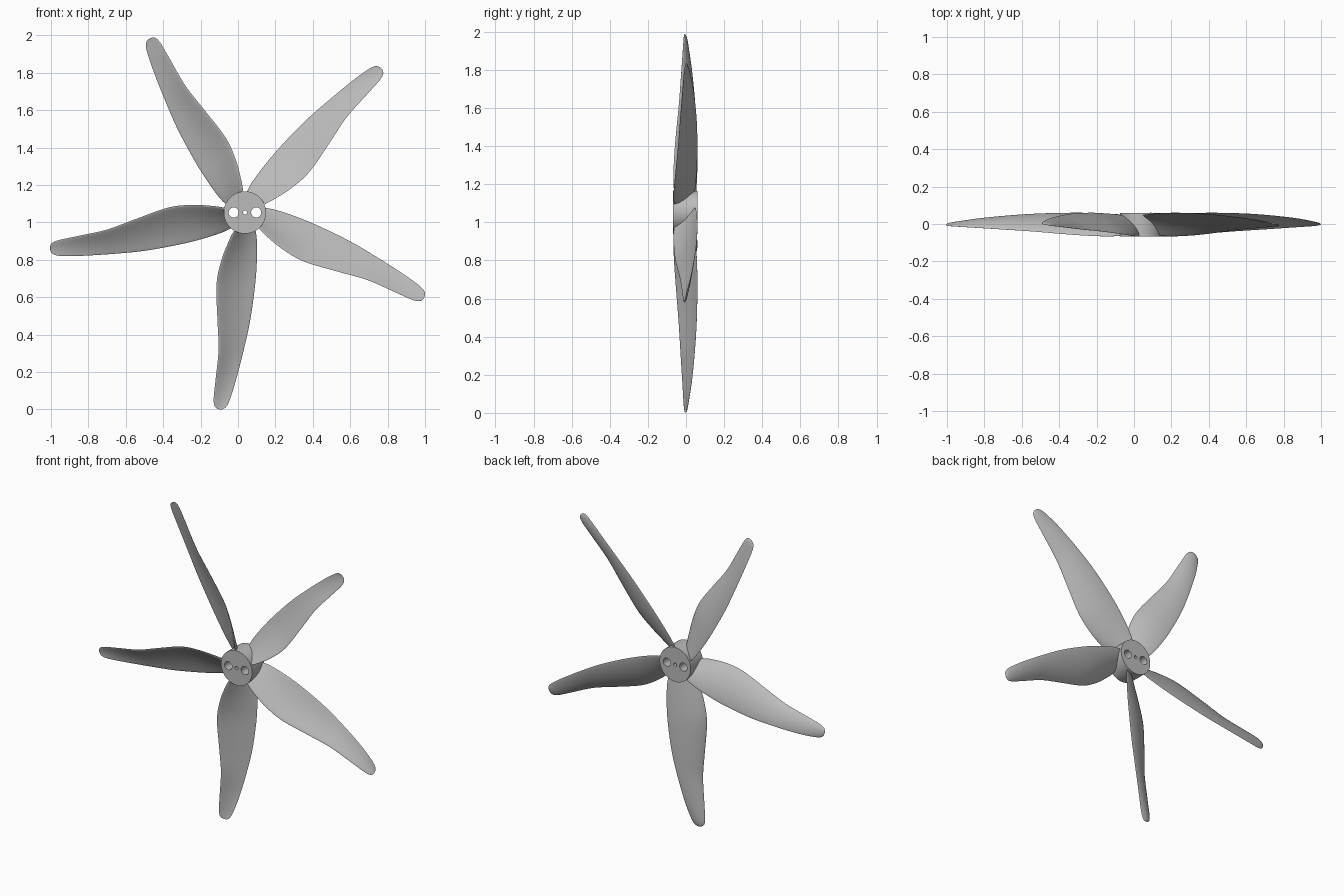
import bpy
import bmesh
from math import cos, sin, pi, radians
from mathutils import Vector, Matrix

if "Cube" in bpy.data.objects:
    bpy.data.objects.remove(bpy.data.objects["Cube"])

CENTRE = Vector((0.037, 0, 1.053))
BLADES = 5

grey = bpy.data.materials.new("plain grey")
grey.use_nodes = True
grey.diffuse_color = (0.5, 0.5, 0.5, 1)
grey.node_tree.nodes["Principled BSDF"].inputs["Base Color"].default_value = grey.diffuse_color


def make_object(name, mesh):
    ob = bpy.data.objects.new(name, mesh)
    bpy.context.collection.objects.link(ob)
    return ob


def select_only(ob):
    bpy.ops.object.select_all(action='DESELECT')
    ob.select_set(True)
    bpy.context.view_layer.objects.active = ob


def cylinder(name, x, radius, front, back, sides):
    """Cylinder along y, offset sideways from the hub centre."""
    bm = bmesh.new()
    turn = Matrix.Translation(CENTRE + Vector((x, (front + back) / 2, 0))) @ Matrix.Rotation(pi / 2, 4, 'X')
    bmesh.ops.create_cone(bm, cap_ends=True, segments=sides, radius1=radius,
                          radius2=radius, depth=back - front, matrix=turn)
    mesh = bpy.data.meshes.new(name)
    bm.to_mesh(mesh)
    bm.free()
    mesh.materials.append(grey)
    return make_object(name, mesh)


# Hub with two bolt holes and a small centre hole
hub = cylinder("hub", 0, 0.113, -0.068, 0.06, 64)
for x, radius in ((-0.06, 0.027), (0, 0.011), (0.06, 0.027)):
    cutter = cylinder("hole_cutter", x, radius, -0.2, 0.2, 32)
    cutter.hide_render = True
    select_only(hub)
    cut = hub.modifiers.new("hole", 'BOOLEAN')
    cut.operation = 'DIFFERENCE'
    cut.solver = 'EXACT'
    cut.object = cutter
    bpy.ops.object.modifier_apply(modifier=cut.name)
    bpy.data.objects.remove(cutter)
bpy.ops.object.shade_smooth_by_angle(angle=radians(30))

# Blade stations: radius, trailing side, leading side, trailing depth, leading depth, half thickness
STATIONS = [Vector(s) for s in (
    (0.092, -0.055, 0.056, -0.062, 0.046, 0.013),
    (0.15, -0.085, 0.064, -0.066, 0.052, 0.013),
    (0.253, -0.125, 0.064, -0.063, 0.057, 0.012),
    (0.383, -0.152, 0.055, -0.054, 0.060, 0.011),
    (0.573, -0.147, 0.029, -0.039, 0.056, 0.010),
    (0.733, -0.141, -0.006, -0.029, 0.046, 0.009),
    (0.893, -0.157, -0.047, -0.019, 0.030, 0.007),
    (0.99, -0.167, -0.077, -0.013, 0.014, 0.006),
    (1.03, -0.164, -0.094, -0.010, 0.006, 0.005),
    (1.046, -0.152, -0.108, -0.007, 0.001, 0.003),
    (1.052, -0.138, -0.120, -0.005, -0.002, 0.001),
)]


def between(i, t):
    """Smooth curve through the stations."""
    last = len(STATIONS) - 1
    a, b, c, d = (STATIONS[min(max(k, 0), last)] for k in range(i - 1, i + 3))
    return b + (c - a) * (t / 2) + (2 * a - 5 * b + 4 * c - d) * (t * t / 2) \
        + (3 * b - a - 3 * c + d) * (t ** 3 / 2)


def section(station, count=28):
    """Thin cambered aerofoil ring, hollow on the front."""
    r, u0, u1, y0, y1, half = station
    start, chord = Vector((u0, y0, -r)), Vector((u1 - u0, y1 - y0, 0))
    normal = Vector((-chord.y, chord.x, 0)).normalized()
    ring = []
    for k in range(count):
        angle = 2 * pi * k / count
        along = (1 - cos(angle)) / 2
        bulge = half * sin(angle) * (0.75 + 0.25 * cos(angle))
        camber = 0.07 * chord.length * 4 * along * (1 - along)
        ring.append(start + chord * along + normal * (bulge + camber))
    return ring


# Blade mesh, lofted through the sections
STEPS = 5
samples = [between(i, t / STEPS) for i in range(len(STATIONS) - 1) for t in range(STEPS)]
samples.append(STATIONS[-1])
bm = bmesh.new()
rings = [[bm.verts.new(p) for p in section(s)] for s in samples]
for low, high in zip(rings, rings[1:]):
    for k in range(len(low)):
        bm.faces.new((low[k - 1], low[k], high[k], high[k - 1]))
bm.faces.new(rings[0])
bm.faces.new(rings[-1])
bmesh.ops.recalc_face_normals(bm, faces=bm.faces)
blade_mesh = bpy.data.meshes.new("blade")
bm.to_mesh(blade_mesh)
bm.free()
blade_mesh.materials.append(grey)

# Five blades around the hub
for n in range(BLADES):
    blade = make_object(f"blade_{n + 1}", blade_mesh)
    blade.location = CENTRE
    blade.rotation_euler.y = 2 * pi * n / BLADES
select_only(blade)
bpy.ops.object.shade_smooth_by_angle(angle=radians(50))
